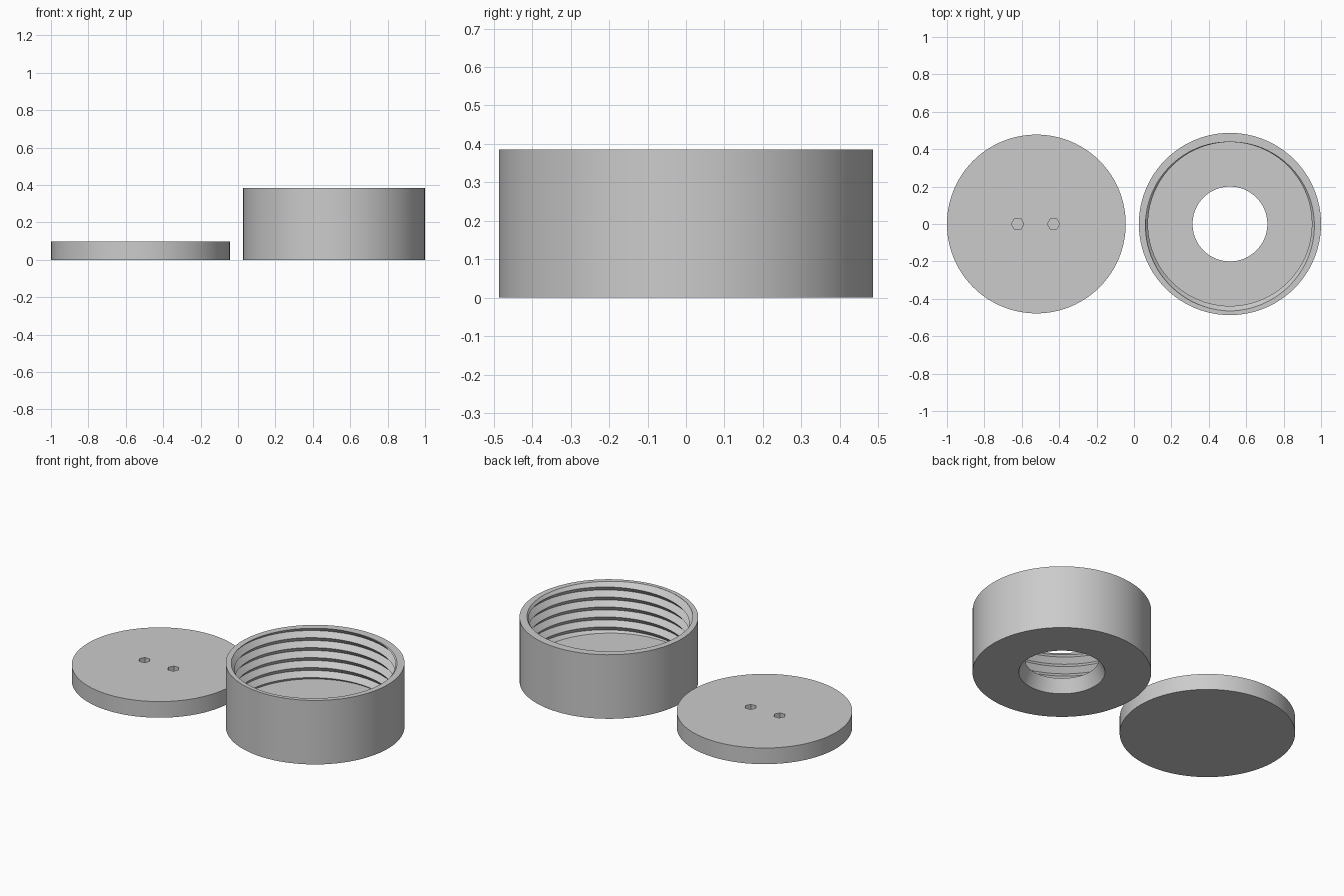
import bpy, bmesh, math

if "Cube" in bpy.data.objects:
    bpy.data.objects.remove(bpy.data.objects["Cube"])

grey = bpy.data.materials.new("plain grey")
grey.use_nodes = True
grey.diffuse_color = (0.6, 0.6, 0.6, 1)
grey.node_tree.nodes["Principled BSDF"].inputs["Base Color"].default_value = (0.6, 0.6, 0.6, 1)


def finish(obj):
    bpy.ops.object.select_all(action="DESELECT")
    bpy.context.view_layer.objects.active = obj
    obj.select_set(True)
    bpy.ops.object.shade_smooth_by_angle(angle=math.radians(30))


def cylinder(name, x, z0, z1, radius, sides):
    bpy.ops.mesh.primitive_cylinder_add(vertices=sides, radius=radius, depth=z1 - z0,
                                        location=(x, 0, (z0 + z1) / 2),
                                        rotation=(0, 0, math.pi / 2))
    obj = bpy.context.object
    obj.name = name
    obj.data.materials.append(grey)
    return obj


# Threaded cup: one closed section swept round, its inner wall following a helix
SIDES = 96
CENTRE, OUTER, TOP, FLOOR = 0.513, 0.487, 0.385, 0.077
PITCH, CREST, ROOT = 0.06, 0.438, 0.465
HOLE_TOP, HOLE_BOTTOM = 0.2, 0.235


def thread_radius(z, turn):
    phase = ((z - TOP) / PITCH - turn) % 1
    return CREST + (ROOT - CREST) * (1 - abs(2 * phase - 1))


def section(turn):
    points = [(HOLE_BOTTOM, 0), (HOLE_TOP, FLOOR)]
    for k in range(-14, 3):
        z = min(TOP, max(FLOOR, TOP + PITCH * (k / 2 + turn)))
        points.append((thread_radius(z, turn), z))
    return points + [(OUTER, TOP), (OUTER, 0), (HOLE_BOTTOM, 0)]


bm = bmesh.new()
columns = []
for i in range(SIDES + 1):
    turn = i / SIDES
    angle = math.pi / 2 + math.tau * turn
    columns.append([bm.verts.new((r * math.cos(angle), r * math.sin(angle), z))
                    for r, z in section(turn)])
for a, b in zip(columns, columns[1:]):
    for j in range(len(a) - 1):
        bm.faces.new((a[j], b[j], b[j + 1], a[j + 1]))
bmesh.ops.remove_doubles(bm, verts=bm.verts, dist=0.00005)
bmesh.ops.recalc_face_normals(bm, faces=bm.faces)
mesh = bpy.data.meshes.new("threaded_cup")
bm.to_mesh(mesh)
bm.free()
mesh.materials.append(grey)
cup = bpy.data.objects.new("threaded_cup", mesh)
cup.location.x = CENTRE
bpy.context.collection.objects.link(cup)
finish(cup)

# Flat lid with two blind six-sided holes
lid = cylinder("lid", -0.522, 0, 0.097, 0.478, SIDES)
for side in (-1, 1):
    cutter = cylinder("hole_cutter", -0.526 + side * 0.096, 0.048, 0.15, 0.033, 6)
    cutter.hide_render = True
    cut = lid.modifiers.new("hole", "BOOLEAN")
    cut.operation = "DIFFERENCE"
    cut.solver = "EXACT"
    cut.object = cutter
    bpy.context.view_layer.objects.active = lid
    bpy.ops.object.modifier_apply(modifier=cut.name)
    bpy.data.objects.remove(cutter)
finish(lid)
